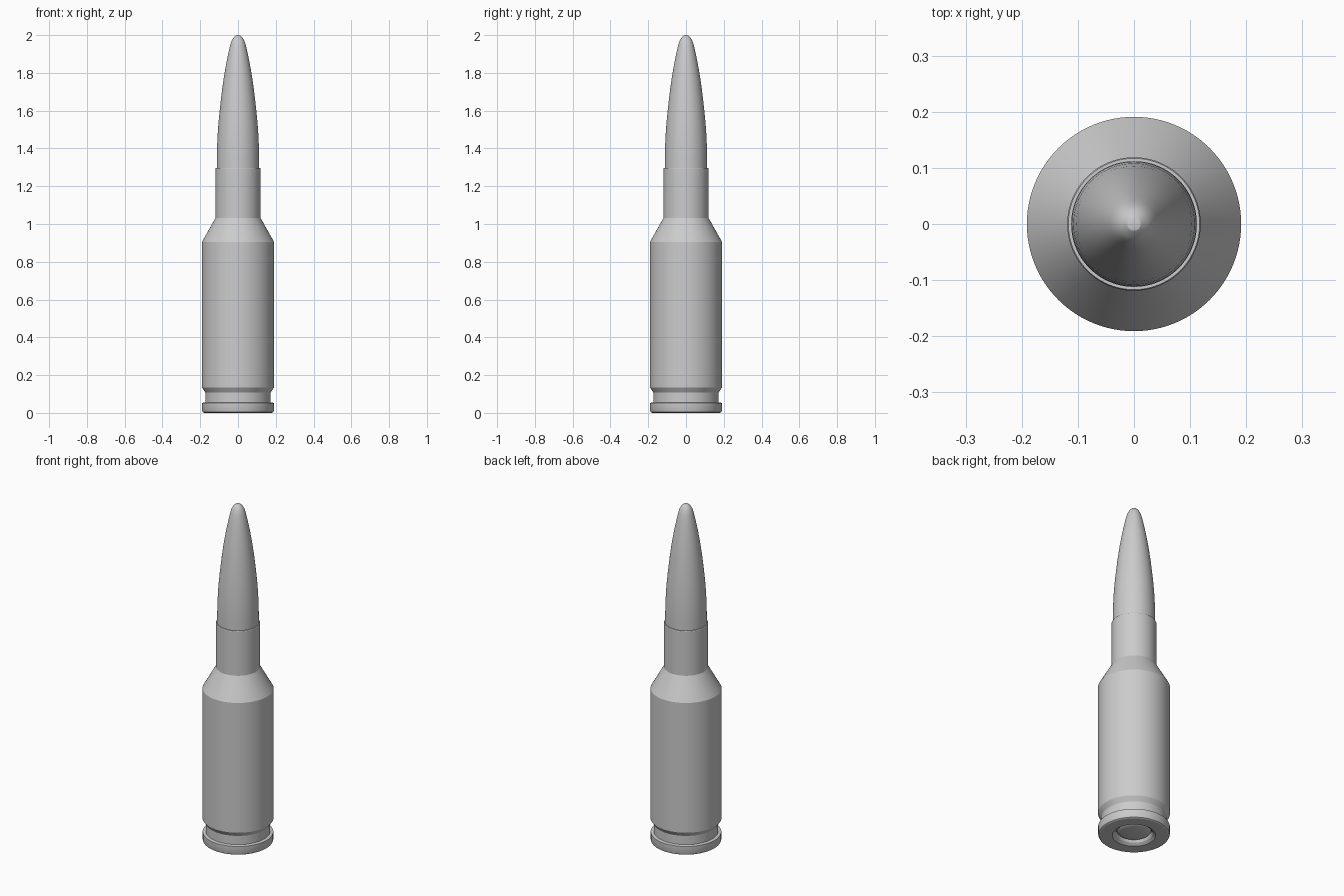
import bpy, bmesh, math

if "Cube" in bpy.data.objects:
    bpy.data.objects.remove(bpy.data.objects["Cube"])

SIDES = 96


def lathe(name, profile, angle=25):
    """Revolve (radius, height) points around z; zero radius makes a pole."""
    bm = bmesh.new()
    rings = []
    for r, z in profile:
        if r == 0:
            rings.append([bm.verts.new((0, 0, z))])
        else:
            rings.append([bm.verts.new((r * math.cos(2 * math.pi * i / SIDES),
                                        r * math.sin(2 * math.pi * i / SIDES), z))
                          for i in range(SIDES)])
    for a, b in zip(rings, rings[1:]):
        for i in range(SIDES):
            j = (i + 1) % SIDES
            if len(a) == 1:
                bm.faces.new((a[0], b[j], b[i]))
            elif len(b) == 1:
                bm.faces.new((a[i], a[j], b[0]))
            else:
                bm.faces.new((a[i], a[j], b[j], b[i]))
    bmesh.ops.recalc_face_normals(bm, faces=bm.faces)
    mesh = bpy.data.meshes.new(name)
    bm.to_mesh(mesh)
    bm.free()
    obj = bpy.data.objects.new(name, mesh)
    bpy.context.collection.objects.link(obj)
    bpy.ops.object.select_all(action='DESELECT')
    obj.select_set(True)
    bpy.context.view_layer.objects.active = obj
    bpy.ops.object.shade_smooth_by_angle(angle=math.radians(angle))
    return obj


# Casing: recessed base, rim, groove, body, shoulder, neck and mouth
lathe("casing", [
    (0, 0.035), (0.093, 0.035), (0.093, 0.022), (0.098, 0.012), (0.115, 0.0),
    (0.18, 0.0), (0.187, 0.004), (0.19, 0.011), (0.19, 0.053), (0.173, 0.056),
    (0.173, 0.108), (0.191, 0.135), (0.191, 0.905), (0.119, 1.033),
    (0.119, 1.293), (0.117, 1.297), (0.111, 1.297), (0.111, 1.27), (0, 1.27)])

# Domed cap in the base recess
lathe("base_cap", [
    (0, 0.012), (0.04, 0.0135), (0.07, 0.017), (0.084, 0.021), (0.091, 0.028),
    (0.091, 0.036), (0, 0.036)], 40)

# Pointed nose with a rounded tip
lathe("nose", [
    (0, 1.272), (0.112, 1.272), (0.112, 1.34), (0.111, 1.40), (0.108, 1.47),
    (0.103, 1.54), (0.096, 1.61), (0.087, 1.69), (0.076, 1.77), (0.064, 1.84),
    (0.052, 1.90), (0.042, 1.945), (0.034, 1.97), (0.024, 1.987),
    (0.012, 1.997), (0, 2.0)])
